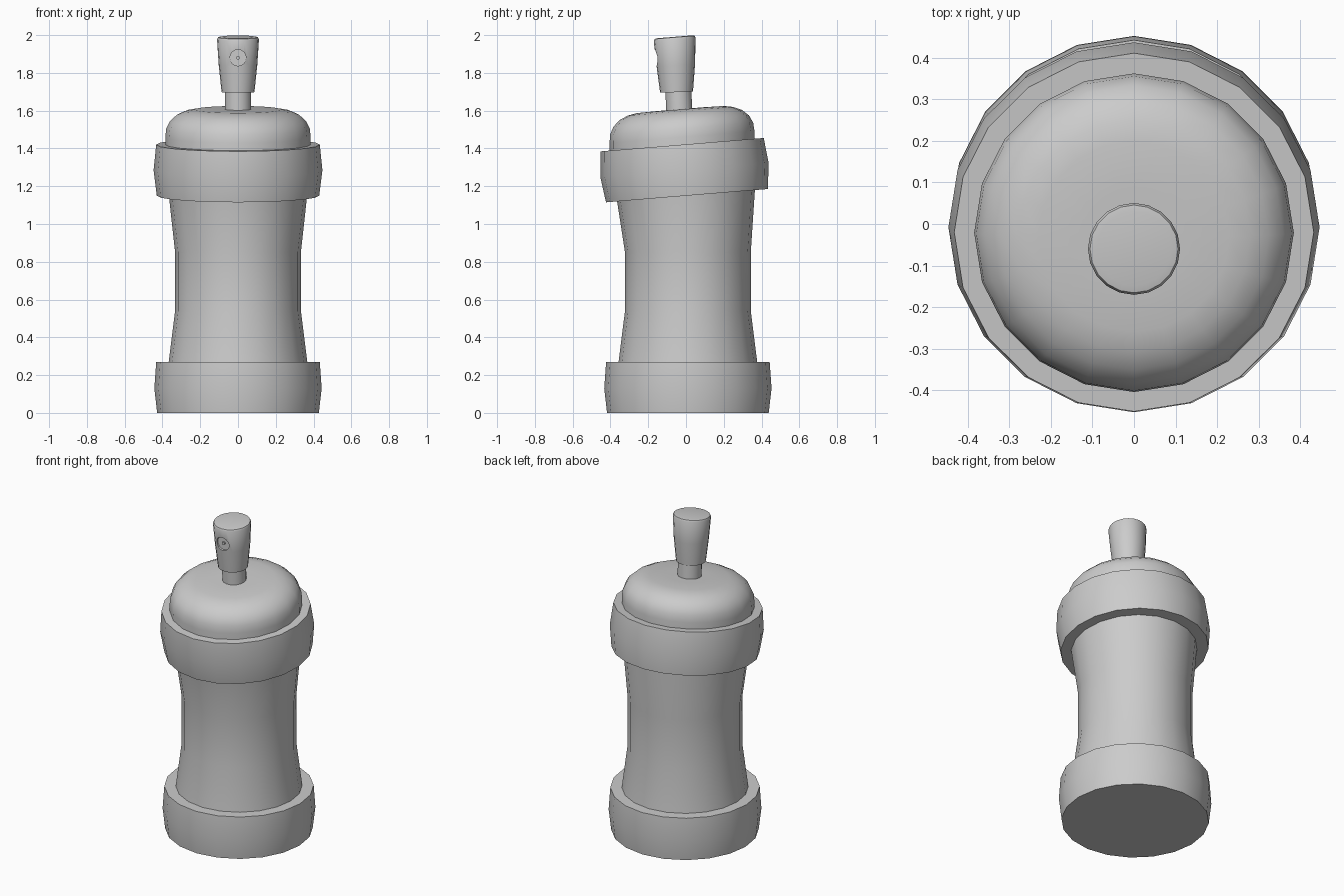
import bpy, bmesh
from math import sin, cos, pi, radians

if "Cube" in bpy.data.objects:
    bpy.data.objects.remove(bpy.data.objects["Cube"])


def loft(name, rings, sides=20):
    """Closed round part through rings of (centre y, centre z, radius, tilt in degrees)."""
    bm = bmesh.new()
    loops = []
    for y, z, r, tilt in rings:
        t = radians(tilt)
        loops.append([bm.verts.new((r * cos(a), y + r * sin(a) * cos(t), z + r * sin(a) * sin(t)))
                      for a in (2 * pi * i / sides for i in range(sides))])
    for lo, hi in zip(loops, loops[1:]):
        for i in range(sides):
            j = (i + 1) % sides
            bm.faces.new((lo[i], lo[j], hi[j], hi[i]))
    bm.faces.new(loops[0][::-1])
    bm.faces.new(loops[-1])
    mesh = bpy.data.meshes.new(name)
    bm.to_mesh(mesh)
    bm.free()
    ob = bpy.data.objects.new(name, mesh)
    bpy.context.collection.objects.link(ob)
    bpy.ops.object.select_all(action='DESELECT')
    ob.select_set(True)
    bpy.context.view_layer.objects.active = ob
    bpy.ops.object.shade_smooth_by_angle(angle=radians(35))
    return ob


# Foot band and waisted body
loft("base_band", [(0.01, 0, 0.428, 0), (0.01, 0.13, 0.443, 0), (0.01, 0.27, 0.433, 0)])
loft("body", [(0.01, 0.2, 0.375, 0), (0.01, 0.27, 0.367, 0), (0.01, 0.54, 0.333, 0),
              (0.01, 0.85, 0.333, 0), (0, 1.15, 0.366, 4.7), (-0.005, 1.2, 0.37, 4.7)])

# Tilted collar and domed shoulder
TILT = 4.7
loft("collar_band", [(0.005, 1.15, 0.43, TILT), (-0.008, 1.285, 0.447, TILT),
                     (-0.02, 1.42, 0.433, TILT)])
loft("dome", [(-0.02, 1.38, 0.384, TILT), (-0.021, 1.46, 0.385, TILT), (-0.023, 1.505, 0.38, TILT),
              (-0.025, 1.545, 0.36, TILT), (-0.027, 1.577, 0.325, TILT),
              (-0.029, 1.597, 0.28, TILT), (-0.03, 1.606, 0.23, TILT),
              (-0.03, 1.608, 0.12, TILT)])

# Valve stem and spray cap
loft("stem", [(-0.035, 1.58, 0.07, TILT), (-0.041, 1.72, 0.07, TILT)], 18)
cap = loft("spray_cap", [(-0.05, 1.698, 0.087, 2), (-0.054, 1.84, 0.102, 3),
                         (-0.06, 1.978, 0.111, TILT), (-0.06, 1.988, 0.106, TILT),
                         (-0.06, 1.991, 0.09, TILT)], 20)

# Shallow nozzle recess with a small jet inside
bpy.ops.mesh.primitive_cylinder_add(vertices=16, radius=0.043, depth=0.06,
                                    location=(0, -0.172, 1.88), rotation=(pi / 2, 0, 0))
cutter = bpy.context.object
cutter.name = "nozzle_cutter"
cutter.hide_render = True
cutter.hide_set(True)
cut = cap.modifiers.new("nozzle_recess", 'BOOLEAN')
cut.operation = 'DIFFERENCE'
cut.object = cutter
cut.solver = 'EXACT'
bpy.ops.mesh.primitive_cylinder_add(vertices=10, radius=0.01, depth=0.02,
                                    location=(0, -0.14, 1.88), rotation=(pi / 2, 0, 0))
bpy.context.object.name = "nozzle_jet"
